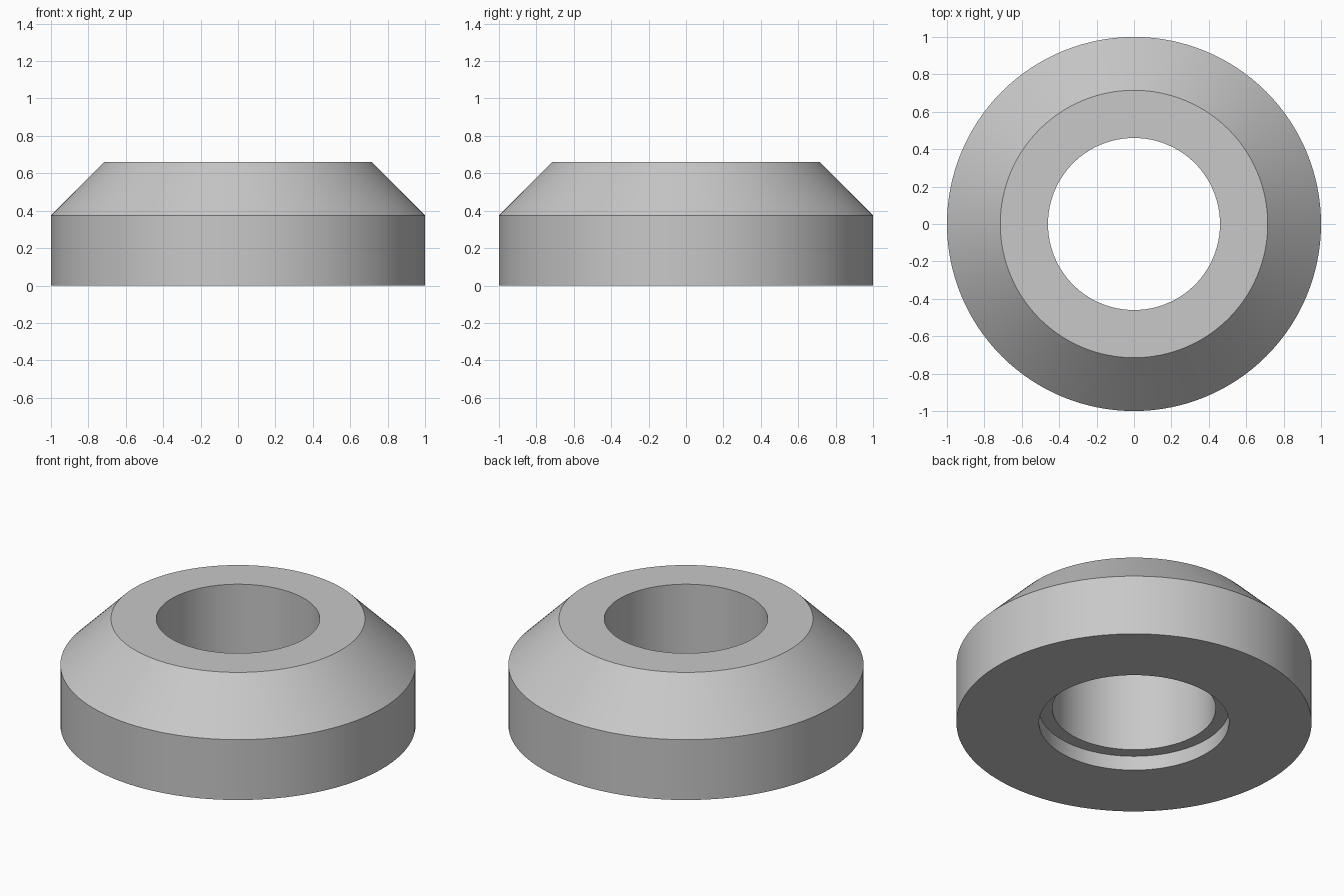
import bpy
import bmesh
from math import pi, radians

cube = bpy.data.objects.get("Cube")
if cube:
    bpy.data.objects.remove(cube, do_unlink=True)

SEGMENTS = 128

# Single plain grey
grey = bpy.data.materials.new("plain_grey")
grey.use_nodes = True
color = (0.58, 0.58, 0.58, 1)
grey.diffuse_color = color
grey.node_tree.nodes["Principled BSDF"].inputs["Base Color"].default_value = color

# Closed cross-section (radius, height): outer wall, chamfer, top, bore, counterbore
profile = [
    (1.0, 0.0), (1.0, 0.375), (0.715, 0.66),
    (0.46, 0.66), (0.46, 0.09), (0.535, 0.09), (0.535, 0.0),
]

bm = bmesh.new()
verts = [bm.verts.new((r, 0, z)) for r, z in profile]
edges = [bm.edges.new((v, verts[(i + 1) % len(verts)])) for i, v in enumerate(verts)]
bmesh.ops.spin(bm, geom=verts + edges, cent=(0, 0, 0), axis=(0, 0, 1),
               angle=2 * pi, steps=SEGMENTS, use_merge=True)
bmesh.ops.remove_doubles(bm, verts=bm.verts[:], dist=0.0001)
bmesh.ops.recalc_face_normals(bm, faces=bm.faces[:])

mesh = bpy.data.meshes.new("chamfered_ring")
bm.to_mesh(mesh)
bm.free()
mesh.materials.append(grey)
ring = bpy.data.objects.new("chamfered_ring", mesh)
bpy.context.collection.objects.link(ring)

# Smooth walls with crisp rims
bpy.ops.object.select_all(action="DESELECT")
ring.select_set(True)
bpy.context.view_layer.objects.active = ring
bpy.ops.object.shade_smooth_by_angle(angle=radians(30))
